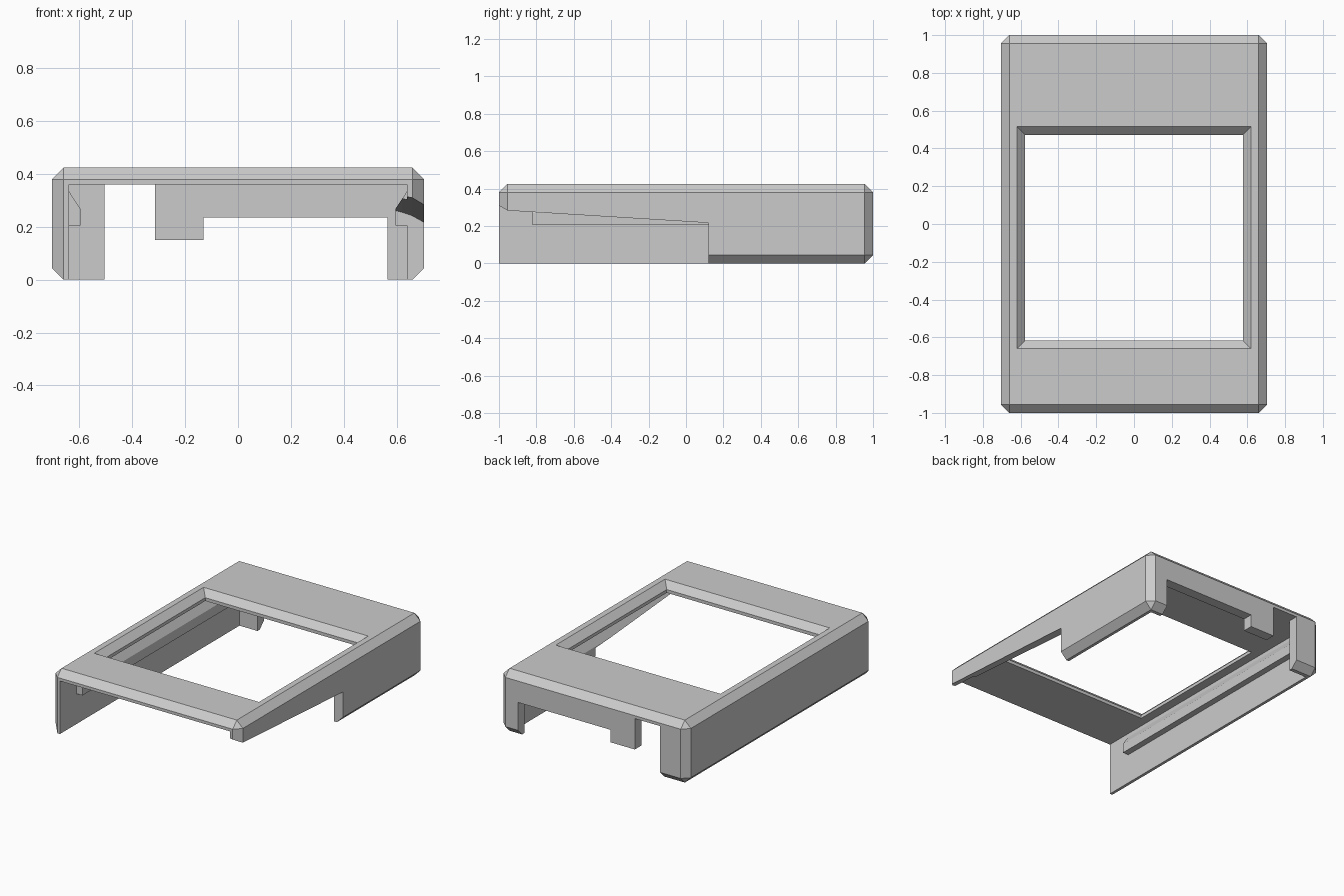
import bpy, bmesh

if "Cube" in bpy.data.objects:
    bpy.data.objects.remove(bpy.data.objects["Cube"], do_unlink=True)

grey = bpy.data.materials.new("plain grey")
grey.use_nodes = True
colour = (0.6, 0.6, 0.6, 1)
grey.diffuse_color = colour
grey.node_tree.nodes["Principled BSDF"].inputs["Base Color"].default_value = colour

W, L, H = 0.705, 1.0, 0.425      # half width, half length, height
INNER, CEILING, BACK = 0.64, 0.36, 0.93
CHAMFER = 0.045


def make(name, bm):
    bmesh.ops.recalc_face_normals(bm, faces=bm.faces[:])
    mesh = bpy.data.meshes.new(name)
    bm.to_mesh(mesh)
    bm.free()
    mesh.materials.append(grey)
    ob = bpy.data.objects.new(name, mesh)
    bpy.context.collection.objects.link(ob)
    return ob


def loft(name, rings):
    """Solid through a list of equally long point loops."""
    bm = bmesh.new()
    loops = [[bm.verts.new(p) for p in ring] for ring in rings]
    for a, b in zip(loops, loops[1:]):
        for i in range(len(a)):
            j = (i + 1) % len(a)
            bm.faces.new((a[i], a[j], b[j], b[i]))
    bm.faces.new(loops[0])
    bm.faces.new(loops[-1][::-1])
    return make(name, bm)


def extrude_y(name, profile, y0, y1):
    return loft(name, [[(x, y, z) for x, z in profile] for y in (y0, y1)])


def rect(x, y0, y1, z):
    return [(-x, y0, z), (x, y0, z), (x, y1, z), (-x, y1, z)]


def combine(target, tool, operation):
    mod = target.modifiers.new(tool.name, 'BOOLEAN')
    mod.operation = operation
    mod.solver = 'EXACT'
    mod.object = tool
    bpy.context.view_layer.objects.active = target
    bpy.ops.object.modifier_apply(modifier=mod.name)
    bpy.data.objects.remove(tool, do_unlink=True)


# Outer block, chamfered everywhere but along the front bottom edge
bm = bmesh.new()
bmesh.ops.create_cube(bm, size=1)
for v in bm.verts:
    v.co = (v.co.x * 2 * W, v.co.y * 2 * L, (v.co.z + 0.5) * H)
edges = [e for e in bm.edges
         if not all(v.co.y < 0 and v.co.z < 0.01 for v in e.verts)]
bmesh.ops.bevel(bm, geom=edges, offset=CHAMFER, segments=1,
                affect='EDGES', profile=0.5)
case = make("case_shell", bm)

# Hollow inside, open to the front and below
combine(case, loft("cavity", [rect(INNER, -1.2, BACK, -0.1),
                              rect(INNER, -1.2, BACK, CEILING)]), 'DIFFERENCE')

# Window in the top with a sloped rim
rim = 0.043
window = [rect(0.62 - d, -0.66 + d, 0.515 - d, z)
          for d, z in ((rim, 0.3), (rim, H - rim), (0, H), (-0.05, H + 0.05))]
combine(case, loft("window", window), 'DIFFERENCE')

# Openings in the back wall, leaving two posts and a hanging tab
notch = [(-0.505, -0.1), (-0.505, CEILING), (-0.315, CEILING), (-0.315, 0.15),
         (-0.13, 0.15), (-0.13, 0.235), (0.565, 0.235), (0.565, -0.1)]
combine(case, extrude_y("back_openings", notch, 0.88, 1.1), 'DIFFERENCE')

# Guide rails on the inner walls
for side in (-1, 1):
    rail = [(side * x, z) for x, z in
            ((0.66, 0.205), (0.597, 0.205), (0.597, 0.27),
             (INNER, 0.335), (0.66, 0.335))]
    combine(case, extrude_y("guide_rail", rail, -0.82, 0.95), 'UNION')

# Sloping cutaway in the left wall
stations = (0.58, 0.62, 0.66, 0.705, 0.75)
front = (0.328, 0.321, 0.313, 0.289, 0.25)
rear = (0.265, 0.256, 0.242, 0.217, 0.18)
rings = []
for y, heights in ((-1.05, front), (0.12, rear)):
    rings.append([(x, y, z) for x, z in zip(stations, heights)]
                 + [(0.75, y, -0.1), (0.58, y, -0.1)])
combine(case, loft("side_cutaway", rings), 'DIFFERENCE')
